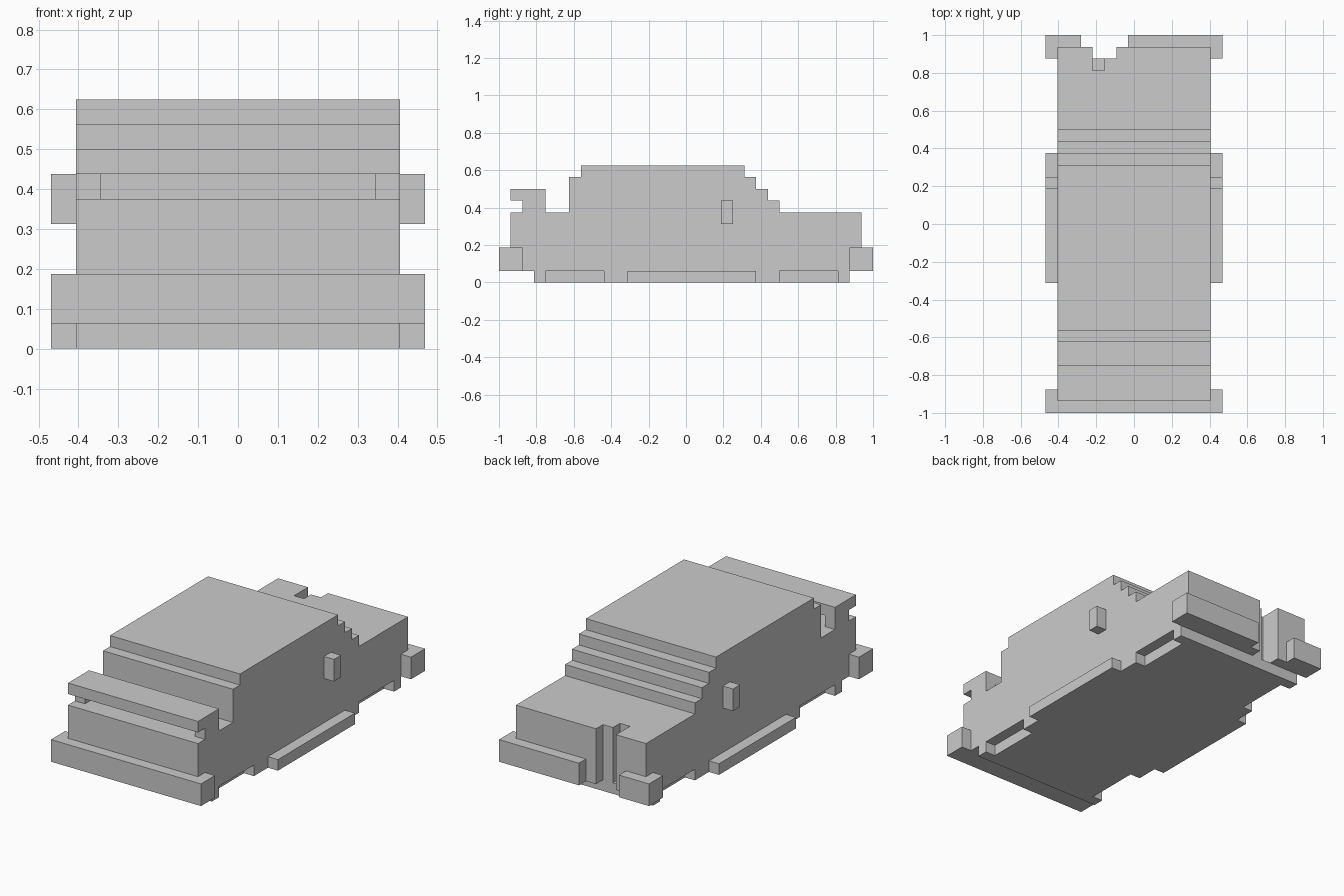
import bpy
import bmesh
from mathutils import Vector

if "Cube" in bpy.data.objects:
    bpy.data.objects.remove(bpy.data.objects["Cube"])

U = 1 / 16   # one block of the grid; all sizes below are in blocks
W = 6.5      # half width of the body


def prism(name, outline, lo, hi, axis="z"):
    """Extrude a flat outline: (x, y) along z, or (y, z) along x."""
    bm = bmesh.new()
    if axis == "z":
        pts, move = [(a, b, lo) for a, b in outline], (0, 0, hi - lo)
    else:
        pts, move = [(lo, a, b) for a, b in outline], (hi - lo, 0, 0)
    face = bm.faces.new([bm.verts.new(Vector(p) * U) for p in pts])
    new = bmesh.ops.extrude_face_region(bm, geom=[face], use_keep_orig=True)["geom"]
    bmesh.ops.translate(bm, vec=Vector(move) * U,
                        verts=[v for v in new if isinstance(v, bmesh.types.BMVert)])
    bmesh.ops.recalc_face_normals(bm, faces=bm.faces)
    mesh = bpy.data.meshes.new(name)
    bm.to_mesh(mesh)
    bm.free()
    obj = bpy.data.objects.new(name, mesh)
    bpy.context.collection.objects.link(obj)
    return obj


def box(name, x, y, z):
    return prism(name, [(x[0], y[0]), (x[1], y[0]), (x[1], y[1]), (x[0], y[1])], *z)


def mirrored(points):
    """Close a right-hand half outline by mirroring it across x = 0."""
    return points + [(-x, y) for x, y in reversed(points)]


# Body and stepped cabin, from the side profile
prism("body", [(-15, 1), (8, 1), (8, 7), (7, 7), (7, 8), (6, 8), (6, 9), (5, 9),
               (5, 10), (-9, 10), (-9, 9), (-10, 9), (-10, 6), (-15, 6)], -W, W, "x")

# Low deck with the stepped slot in its end
prism("rear_deck", [(-W, 8), (W, 8), (W, 15), (-1.5, 15), (-1.5, 14), (-2.5, 14),
                    (-2.5, 13), (-3.5, 13), (-3.5, 15), (-W, 15)], 1, 6)

# Floor plate with wheel recesses
prism("floor_plate", mirrored([(W, -13), (W, -12), (W - 1, -12), (W - 1, -7), (W, -7),
                               (W, 8), (W - 1, 8), (W - 1, 13), (W, 13), (W, 14)]), 0, 1)

# Bumpers wrapping the corners; the rear one is split by the slot
prism("front_bumper", mirrored([(W, -15), (W, -14), (W + 1, -14), (W + 1, -16)]), 1, 3)
prism("rear_bumper_right", [(W, 14), (W + 1, 14), (W + 1, 16), (-0.5, 16),
                            (-0.5, 15), (W, 15)], 1, 3)
prism("rear_bumper_left", [(-W - 1, 14), (-W, 14), (-W, 15), (-4.5, 15),
                           (-4.5, 16), (-W - 1, 16)], 1, 3)

# Raised wing
box("wing", (-W, W), (-15, -12), (7, 8))

# Paired parts on both sides
for side, s in (("right", 1), ("left", -1)):
    outer = sorted((s * W, s * (W + 1)))
    inner = sorted((s * (W - 1), s * W))
    box("wing_support_" + side, inner, (-14, -12), (6, 7))
    box("side_mirror_" + side, outer, (3, 4), (5, 7))
    box("side_skirt_" + side, outer, (-5, 6), (0, 1))
